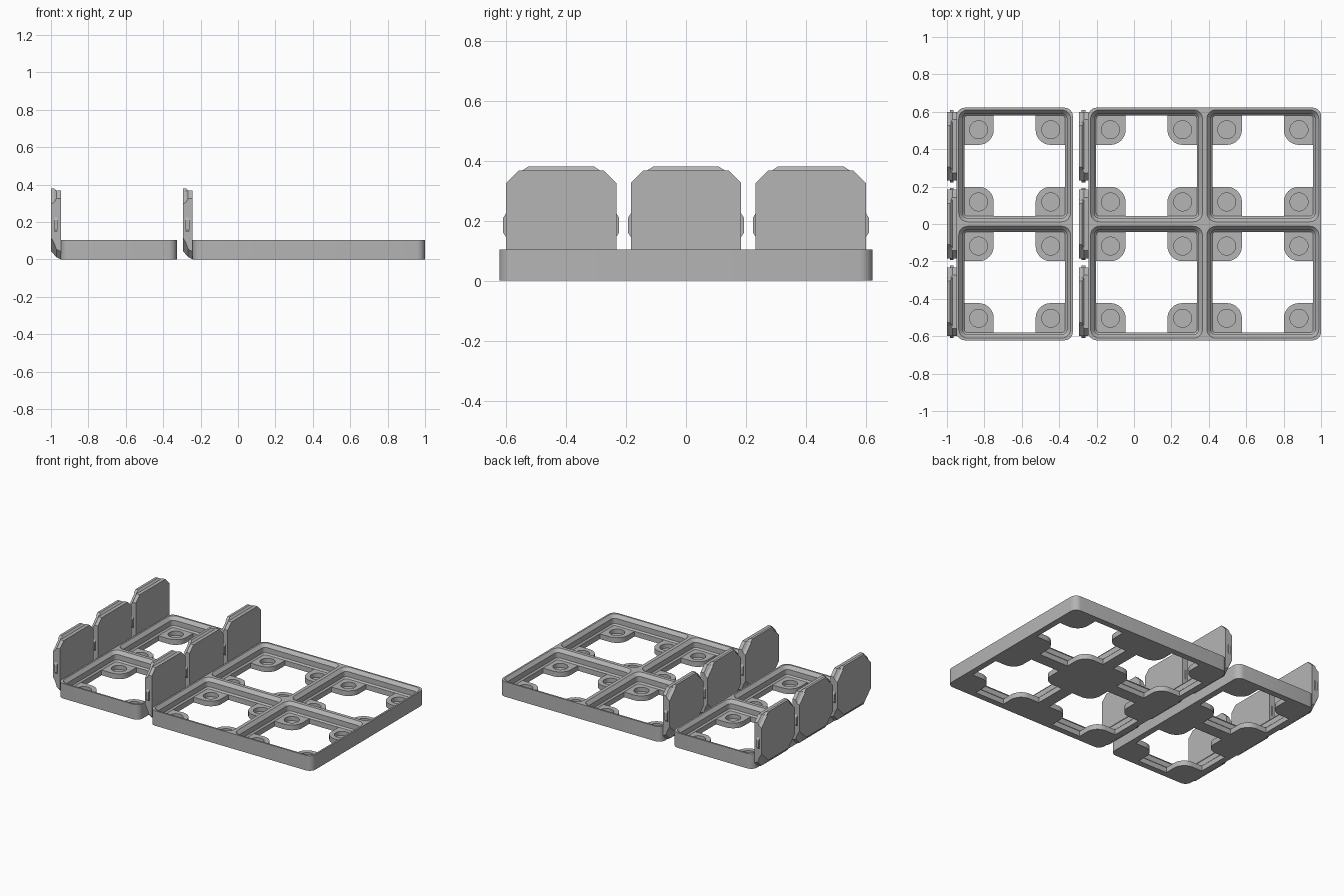
import bpy, bmesh, math

if "Cube" in bpy.data.objects:
    bpy.data.objects.remove(bpy.data.objects["Cube"])

P = 0.622                              # cell pitch
H, FLOOR = 0.104, 0.036                # plate height, floor level of the corner pads
PAD, HOLE = 0.193, 0.048               # magnet seat offset and radius

grey = bpy.data.materials.new("light_grey")
grey.diffuse_color = (0.46, 0.46, 0.46, 1)
grey.use_nodes = True
grey.node_tree.nodes["Principled BSDF"].inputs["Base Color"].default_value = grey.diffuse_color


def rounded(hx, hy, r, n=6):
    """Counter-clockwise rounded rectangle outline."""
    pts = []
    for k, (sx, sy) in enumerate([(1, 1), (-1, 1), (-1, -1), (1, -1)]):
        for i in range(n + 1):
            a = math.pi / 2 * (k + i / n)
            pts.append((sx * (hx - r) + r * math.cos(a), sy * (hy - r) + r * math.sin(a)))
    return pts


def cross(h, n=8):
    """Square opening with a rounded pad left standing in each corner."""
    pts, inner = [], PAD - 0.081
    for k in range(4):
        c, s = [(1, 0), (0, 1), (-1, 0), (0, -1)][k]
        quad = [(h, inner)]
        for i in range(n + 1):
            a = math.pi * 1.5 - math.pi / 2 * i / n
            quad.append((PAD + 0.081 * math.cos(a), PAD + 0.081 * math.sin(a)))
        quad.append((inner, h))
        pts += [(x * c - y * s, x * s + y * c) for x, y in quad]
    return pts


def loft(bm, rings):
    """Closed skin through rings of 3D points."""
    vs = [[bm.verts.new(p) for p in ring] for ring in rings]
    n = len(vs[0])
    for a, b in zip(vs, vs[1:]):
        for i in range(n):
            bm.faces.new((a[i], a[(i + 1) % n], b[(i + 1) % n], b[i]))
    bm.faces.new(vs[0][::-1])
    bm.faces.new(vs[-1])


def at(pts, cx, cy, z):
    return [(cx + x, cy + y, z) for x, y in pts]


def finish(bm, name):
    bmesh.ops.recalc_face_normals(bm, faces=bm.faces)
    me = bpy.data.meshes.new(name)
    bm.to_mesh(me)
    bm.free()
    me.materials.append(grey)
    ob = bpy.data.objects.new(name, me)
    bpy.context.collection.objects.link(ob)
    return ob


def smooth(ob):
    bpy.ops.object.select_all(action='DESELECT')
    ob.select_set(True)
    bpy.context.view_layer.objects.active = ob
    bpy.ops.object.shade_smooth_by_angle(angle=math.radians(30))


def plate(name, x0, nx, ny):
    hx, hy = nx * P / 2, ny * P / 2
    bm = bmesh.new()
    out = rounded(hx, hy, 0.045)
    loft(bm, [at(out, x0 + hx, 0, 0), at(out, x0 + hx, 0, H)])
    ob = finish(bm, name)
    cells = [(x0 + P * (i + .5), -hy + P * (j + .5)) for i in range(nx) for j in range(ny)]

    # stepped pocket: slope, straight wall, small chamfer
    def pocket(bm, cx, cy):
        steps = [(FLOOR, .042, .017), (FLOOR + .010, .032, .027), (H - .032 + .010, .032, .027),
                 (H, .012, .047), (H + .02, .012, .047)]
        loft(bm, [at(rounded(P / 2 - d, P / 2 - d, r), cx, cy, z) for z, d, r in steps])

    # through opening between the corner pads
    def opening(bm, cx, cy):
        o = cross(P / 2 - .042)
        loft(bm, [at(o, cx, cy, -.02), at(o, cx, cy, FLOOR + .005)])

    # blind magnet seats
    def seats(bm, cx, cy):
        for sx in (-1, 1):
            for sy in (-1, 1):
                c = [(HOLE * math.cos(math.tau * i / 32), HOLE * math.sin(math.tau * i / 32))
                     for i in range(32)]
                loft(bm, [at(c, cx + sx * PAD, cy + sy * PAD, z) for z in (.007, FLOOR + .01)])

    for label, fn in (("pocket", pocket), ("opening", opening), ("seat", seats)):
        bm = bmesh.new()
        for cx, cy in cells:
            fn(bm, cx, cy)
        cut = finish(bm, name + "_" + label + "_cutter")
        cut.hide_render = True
        cut.hide_set(True)
        m = ob.modifiers.new(label, 'BOOLEAN')
        m.operation, m.solver, m.object = 'DIFFERENCE', 'EXACT', cut
    # bake the cuts and drop the cutters
    dg = bpy.context.evaluated_depsgraph_get()
    me = bpy.data.meshes.new_from_object(ob.evaluated_get(dg))
    cutters = [m.object for m in ob.modifiers]
    ob.modifiers.clear()
    ob.data = me
    for c in cutters:
        bpy.data.objects.remove(c)
    smooth(ob)


def snap(name, x, y):
    """Upright clip tile whose inner face lies at x."""
    bm = bmesh.new()

    def ring(dx, bottom, c):
        w, t = 0.184, 0.367
        half = [(w - c, bottom), (w, bottom + c), (w, t - c), (w - c, t)]
        return [(x + dx, y + a, z) for a, z in half + [(-a, z) for a, z in half[::-1]]]

    # tile body, narrowing towards the back
    loft(bm, [ring(.002, 0, .042), ring(-.022, .012, .042), ring(-.034, .025, .062), ring(-.051, .045, .072)])
    # top catch ridge
    loft(bm, [[(x - .051, y + s * a, z) for s, a, z in
               ((-1, .13, .36), (1, .13, .36), (1, .11, .38), (-1, .11, .38))],
              [(x - .034, y + s * a, z) for s, a, z in
               ((-1, .13, .36), (1, .13, .36), (1, .11, .38), (-1, .11, .38))],
              [(x - .022, y + s * a, z) for s, a, z in
               ((-1, .13, .36), (1, .13, .36), (1, .13, .367), (-1, .13, .367))]])
    # side catch bumps
    for s in (-1, 1):
        prof = [(.18, .14), (.193, .16), (.193, .21), (.18, .23)]
        loft(bm, [[(x + dx, y + s * a, z) for a, z in prof] for dx in (-.036, -.016)])
    finish(bm, name)


for label, x0, nx in (("narrow", -0.949, 1), ("wide", 1 - 2 * P, 2)):
    plate(label + "_plate", x0, nx, 2)
    for i in (-1, 0, 1):
        snap(f"{label}_clip_{i + 2}", x0, i * 0.416)
